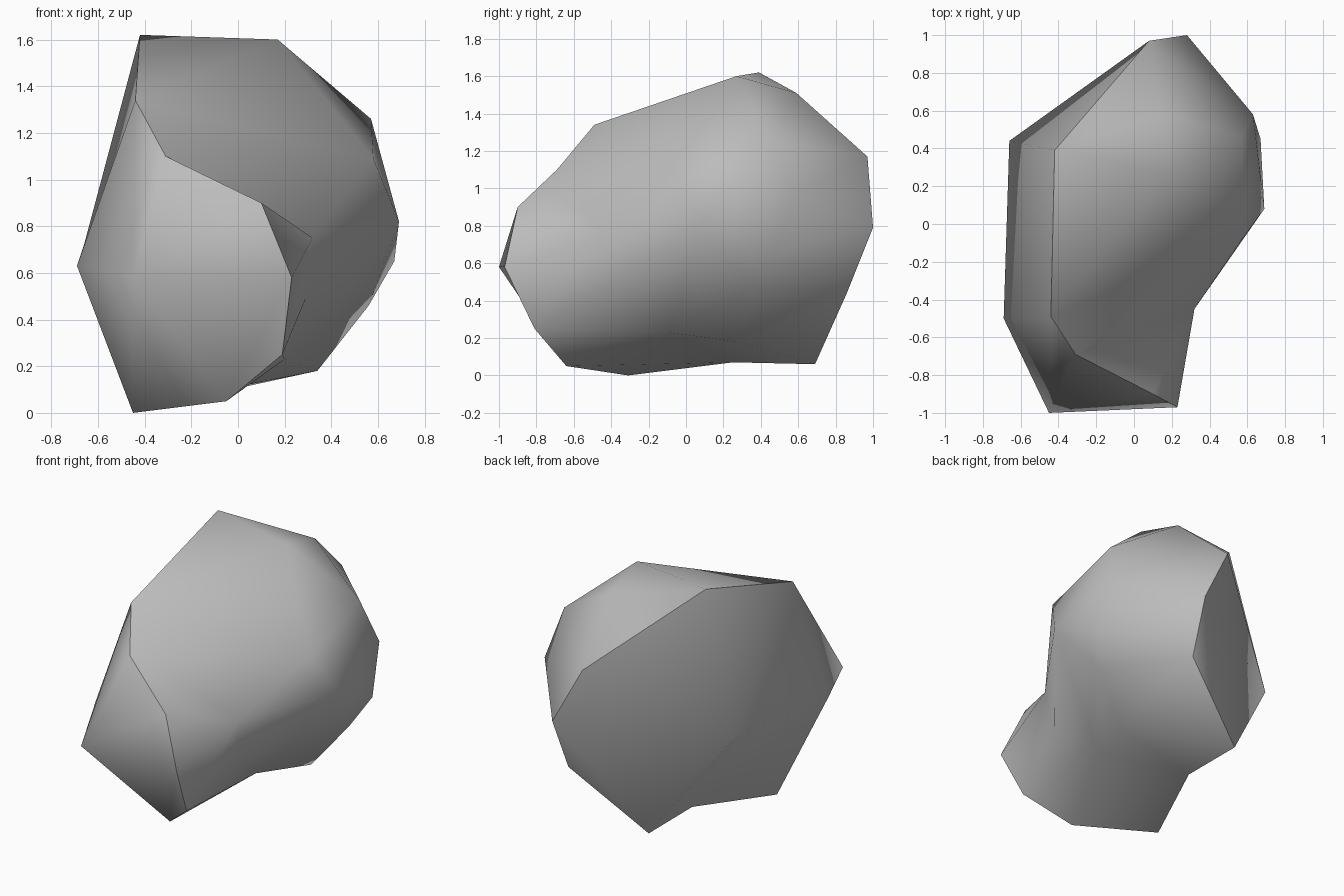
import bpy
import bmesh

default_cube = bpy.data.objects.get("Cube")
if default_cube:
    bpy.data.objects.remove(default_cube, do_unlink=True)

# One flat stone colour
stone = bpy.data.materials.new("stone grey")
stone.use_nodes = True
stone.diffuse_color = (0.5, 0.5, 0.5, 1)
stone.node_tree.nodes["Principled BSDF"].inputs["Base Color"].default_value = (0.5, 0.5, 0.5, 1)
stone.node_tree.nodes["Principled BSDF"].inputs["Roughness"].default_value = 0.8

# Corners of the boulder, each a short code
corners = {
    # rim of the broken front face
    "B": (-.44, -.49, 1.34), "C": (-.31, -.69, 1.1), "D": (.1, -.9, .9),
    "E": (.23, -.97, .58), "F": (.19, -.81, .25), "G": (-.05, -.64, .05),
    "H": (-.45, -.31, 0), "I": (-.69, -.5, .63),
    # tip of the front face
    "J": (-.45, -1, .58),
    # broken side face and its rim
    "L": (-.66, .44, .72), "A": (-.42, .39, 1.62), "S": (.08, .97, 1.17),
    "R": (.28, 1, .79), "M": (.26, .86, .44), "P": (-.21, .69, .06),
    "Q": (-.22, .25, .07),
    # rounded crown and shoulder
    "T": (.17, .27, 1.6), "W": (.15, .59, 1.51), "V": (.57, .46, 1.26),
    "U": (.63, .58, .96), "X": (.67, .45, .65), "Y": (.69, .08, .82),
    "Z": (.58, -.07, 1.09),
    # underside and the hollow of the waist
    "O": (.56, .36, .46), "N": (.34, .28, .18), "a": (.2, -.1, .23),
    "b": (.32, -.45, .75), "p": (.29, -.4, .49),
}

# Facets fan out from a hub corner to a run of neighbouring corners
fans = {
    "J": "BCDEGHIB",   # front face
    "F": "EG",
    "L": "IBASRPQI",   # side face
    "S": "RUVWA",      # back
    "R": "XU",
    "M": "NOXR",
    "P": "QNMR",
    "T": "VWAB",       # crown
    "Z": "TBCbYVT",    # shoulder
    "Y": "VUXOapb",
    "b": "CDEFp",      # waist hollow
    "p": "Fa",
    "a": "ONQGF",      # underside
    "H": "IQG",
}
# Crisp rim around the broken front and side
rim = "ABCDEFGHQPMRSA"

bm = bmesh.new()
verts = {code: bm.verts.new(place) for code, place in corners.items()}
for hub, run in fans.items():
    for first, second in zip(run, run[1:]):
        face = bm.faces.new((verts[hub], verts[first], verts[second]))
        face.smooth = True
bmesh.ops.recalc_face_normals(bm, faces=bm.faces[:])
for first, second in zip(rim, rim[1:]):
    bm.edges.get((verts[first], verts[second])).smooth = False

# Boulder object
mesh = bpy.data.meshes.new("boulder")
bm.to_mesh(mesh)
bm.free()
mesh.materials.append(stone)
boulder = bpy.data.objects.new("boulder", mesh)
bpy.context.scene.collection.objects.link(boulder)
